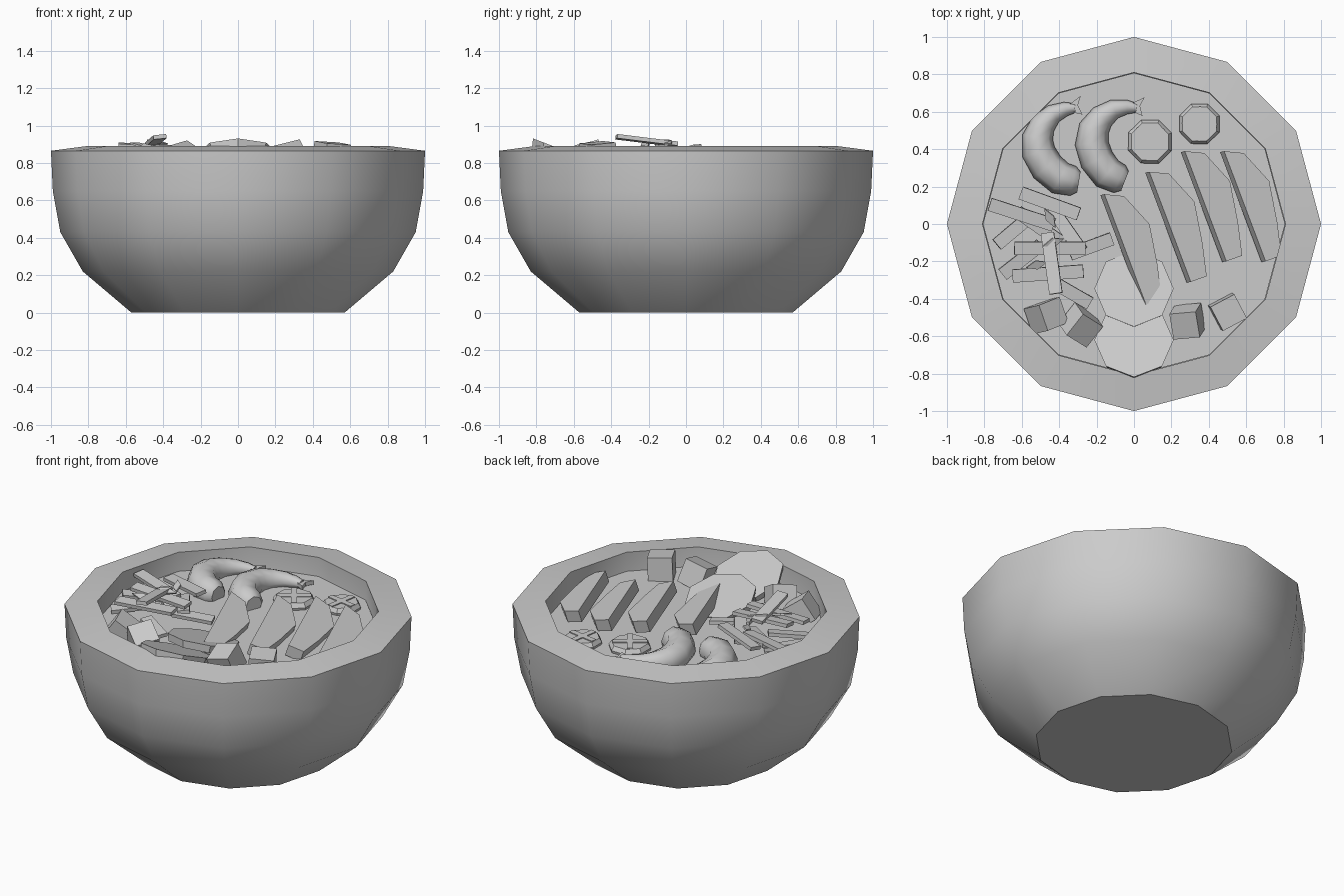
import bpy, bmesh
from math import radians, cos, sin, pi
from mathutils import Matrix, Euler, Vector

if "Cube" in bpy.data.objects:
    bpy.data.objects.remove(bpy.data.objects["Cube"])

grey = bpy.data.materials.new("plain_grey")
grey.use_nodes = True
grey.diffuse_color = (0.6, 0.6, 0.6, 1)
grey.node_tree.nodes["Principled BSDF"].inputs["Base Color"].default_value = (0.6, 0.6, 0.6, 1)

SOUP = 0.77


def finish(name, bm, loc=(0, 0, 0), rot=(0, 0, 0), smooth=0):
    """Turn a bmesh into a named object; rot is in degrees."""
    bmesh.ops.recalc_face_normals(bm, faces=bm.faces)
    mesh = bpy.data.meshes.new(name)
    bm.to_mesh(mesh)
    bm.free()
    mesh.materials.append(grey)
    ob = bpy.data.objects.new(name, mesh)
    bpy.context.collection.objects.link(ob)
    ob.location = loc
    ob.rotation_euler = [radians(a) for a in rot]
    if smooth:
        bpy.ops.object.select_all(action="DESELECT")
        ob.select_set(True)
        bpy.context.view_layer.objects.active = ob
        bpy.ops.object.shade_smooth_by_angle(angle=radians(smooth))
    return ob


def lathe(name, profile, sides, smooth=0, **place):
    """Turn an (r, z) profile into rings joined by quads, capped at both ends."""
    bm = bmesh.new()
    rings = [[bm.verts.new((r * cos(2 * pi * i / sides), r * sin(2 * pi * i / sides), z))
              for i in range(sides)] for r, z in profile]
    for a, b in zip(rings, rings[1:]):
        for i in range(sides):
            j = (i + 1) % sides
            bm.faces.new((a[i], a[j], b[j], b[i]))
    bm.faces.new(rings[0])
    bm.faces.new(rings[-1])
    return finish(name, bm, smooth=smooth, **place)


def box(name, size, loc, rot):
    bm = bmesh.new()
    bmesh.ops.create_cube(bm, size=1)
    bmesh.ops.scale(bm, vec=size, verts=bm.verts)
    return finish(name, bm, loc, rot)


def slab(name, outline, thick, loc, rot):
    """Extrude a flat outline downward."""
    bm = bmesh.new()
    face = bm.faces.new([bm.verts.new((x, y, 0)) for x, y in outline])
    ext = bmesh.ops.extrude_face_region(bm, geom=[face])
    verts = [v for v in ext["geom"] if isinstance(v, bmesh.types.BMVert)]
    bmesh.ops.translate(bm, verts=verts, vec=(0, 0, -thick))
    if not face.is_valid or len(bm.faces) < len(outline) + 2:
        bm.faces.new([v for v in bm.verts if v not in verts])
    return finish(name, bm, loc, rot)


# Bowl with a sloping rim, and the broth inside it
lathe("bowl", [(0.57, 0), (0.83, 0.22), (0.95, 0.43), (0.99, 0.65), (1, 0.865),
               (0.81, 0.89), (0.81, 0.6), (0.72, 0.35), (0.5, 0.12)], 12, smooth=40)
lathe("broth", [(0.8, 0.7), (0.808, SOUP)], 12)

# Meat slices leaning side by side
slice_outline = [(-0.16, 0.28), (-0.05, 0.27), (0.09, 0.12), (0.13, -0.1),
                 (0.15, -0.28), (0.06, -0.31)]
for n, (x, y) in enumerate([(0, -0.12), (0.24, 0), (0.43, 0.11), (0.64, 0.11)]):
    slab(f"meat_slice_{n + 1}", slice_outline, 0.07, (x, y, 0.85), (-4, 18, 0))

# Two overlapping eight-sided round slices, tilted up towards the rim
for n, (y, z, tilt) in enumerate([(-0.62, 0.855, -21), (-0.345, 0.825, -16)]):
    lathe(f"round_slice_{n + 1}", [(0.2, -0.045), (0.212, 0)], 8,
          loc=(0, y, z), rot=(tilt, 0, 0))

# Mushroom caps with a cross cut on top
for n, (x, y, r, turn) in enumerate([(0.085, 0.44, 0.125, 35), (0.35, 0.535, 0.115, 80)]):
    lathe(f"mushroom_cap_{n + 1}", [(r * 0.9, -0.04), (r, 0.015), (r * 0.86, 0.04)], 8,
          loc=(x, y, SOUP), rot=(0, 0, 22))
    for k in range(2):
        box(f"mushroom_cross_{n + 1}_{k + 1}", (r * 1.6, 0.035, 0.008),
            (x, y, SOUP + 0.042), (0, 0, turn + 90 * k))

# Shrimps: tapered curved bodies with forked tails
body = [(0.19, -0.19, 0.055), (0.16, -0.185, 0.08), (0.09, -0.17, 0.09), (0.02, -0.11, 0.092),
        (-0.025, -0.03, 0.09), (-0.03, 0.05, 0.082), (0.0, 0.12, 0.068),
        (0.055, 0.175, 0.052), (0.12, 0.2, 0.038), (0.17, 0.205, 0.025)]
tail = [(0.14, 0.225), (0.14, 0.185), (0.21, 0.17), (0.185, 0.22), (0.2, 0.27)]


def shrimp(label, x, y, turn):
    bm = bmesh.new()
    rings = []
    for i, (px, py, r) in enumerate(body):
        a, b = body[max(i - 1, 0)], body[min(i + 1, len(body) - 1)]
        along = Vector((b[0] - a[0], b[1] - a[1], 0)).normalized()
        side = Vector((-along.y, along.x, 0))
        rings.append([bm.verts.new(Vector((px, py, 0)) + side * r * cos(k * pi / 4)
                                   + Vector((0, 0, r * sin(k * pi / 4)))) for k in range(8)])
    for a, b in zip(rings, rings[1:]):
        for k in range(8):
            j = (k + 1) % 8
            bm.faces.new((a[k], a[j], b[j], b[k]))
    bm.faces.new(rings[0])
    bm.faces.new(rings[-1])
    place = ((x, y, 0.795), (0, 0, turn))
    finish(f"shrimp_body_{label}", bm, *place, smooth=50)
    slab(f"shrimp_tail_{label}", tail, 0.025, (x, y, 0.81), (0, 0, turn))


shrimp("left", -0.485, 0.415, 0)
shrimp("right", -0.195, 0.455, -12)

# Loose pile of vegetable strips: x, y, z, length, turn, pitch
strips = [(-0.6, 0.05, 0.845, 0.36, -18, 3), (-0.45, 0.11, 0.86, 0.33, -20, -4),
          (-0.45, -0.13, 0.885, 0.38, 0, 3), (-0.44, -0.21, 0.92, 0.33, -82, -7),
          (-0.46, -0.265, 0.87, 0.38, 4, -3), (-0.23, -0.12, 0.81, 0.24, 20, 5),
          (-0.65, -0.04, 0.8, 0.22, 40, 8), (-0.6, -0.19, 0.8, 0.26, 38, -6),
          (-0.33, -0.37, 0.81, 0.22, -30, 5), (-0.5, -0.02, 0.82, 0.3, -35, 4),
          (-0.36, -0.03, 0.82, 0.28, -55, -5)]
for n, (x, y, z, length, turn, pitch) in enumerate(strips):
    box(f"vegetable_strip_{n + 1}", (length, 0.07, 0.022), (x, y, z), (6, pitch, turn))

# Small herb leaves on the pile
leaf = [(-0.06, 0), (0, -0.025), (0.06, 0), (0, 0.025)]
for n, (x, y, z, turn) in enumerate([(-0.45, 0.03, 0.89, -60), (-0.52, -0.22, 0.9, 15),
                                     (-0.43, -0.1, 0.915, 20)]):
    slab(f"herb_leaf_{n + 1}", leaf, 0.01, (x, y, z), (20, 10, turn))

# Cubes floating near the front
for n, (loc, rot) in enumerate([((0.285, -0.52, 0.82), (18, -14, 5)),
                                ((0.5, -0.47, 0.835), (5, 3, 28)),
                                ((-0.47, -0.49, 0.8), (5, 35, 22)),
                                ((-0.285, -0.54, 0.81), (12, 30, -32))]):
    box(f"cube_piece_{n + 1}", (0.145, 0.145, 0.145), loc, rot)
